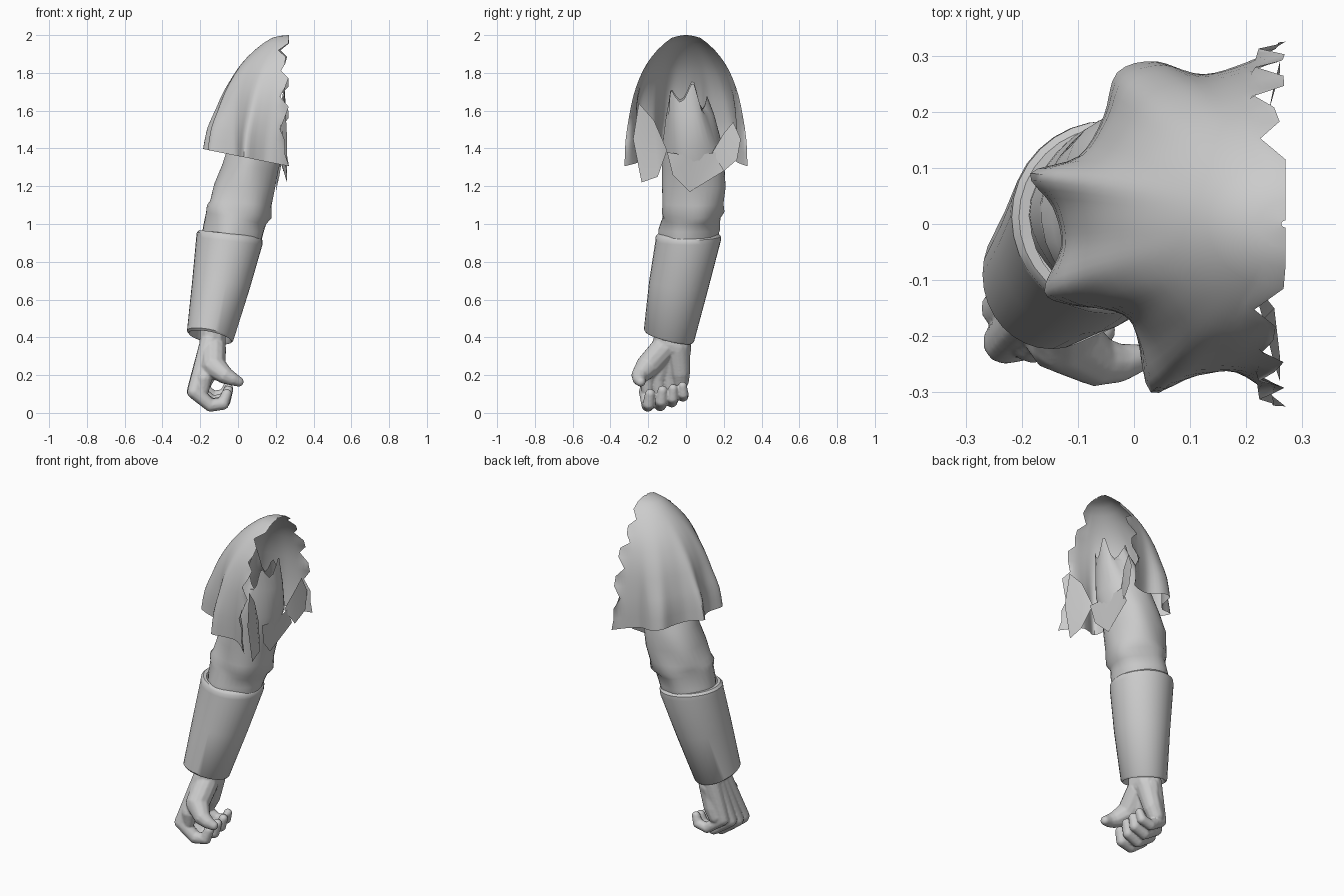
import bpy, bmesh, math, random
from mathutils import Vector, Matrix

if "Cube" in bpy.data.objects:
    bpy.data.objects.remove(bpy.data.objects["Cube"])

random.seed(4)


def finish(name, bm, angle=50):
    bmesh.ops.recalc_face_normals(bm, faces=bm.faces)
    me = bpy.data.meshes.new(name)
    bm.to_mesh(me)
    bm.free()
    ob = bpy.data.objects.new(name, me)
    bpy.context.collection.objects.link(ob)
    bpy.ops.object.select_all(action='DESELECT')
    bpy.context.view_layer.objects.active = ob
    ob.select_set(True)
    bpy.ops.object.shade_smooth_by_angle(angle=math.radians(angle))
    return ob


def smooth_path(pts, n):
    """Catmull-Rom resampling of a list of tuples."""
    p = [Vector(q) for q in pts]
    p = [2 * p[0] - p[1]] + p + [2 * p[-1] - p[-2]]
    out = []
    for i in range(1, len(p) - 2):
        a, b, c, d = p[i - 1:i + 3]
        for k in range(n):
            t = k / n
            out.append(.5 * (2 * b + (c - a) * t + (2 * a - 5 * b + 4 * c - d) * t * t
                             + (3 * b - a - 3 * c + d) * t ** 3))
    return out + [p[-2]]


def grid(bm, rows, closed=False):
    vs = [[bm.verts.new(co) for co in r] for r in rows]
    n = len(rows[0])
    for a, b in zip(vs, vs[1:]):
        for j in range(n if closed else n - 1):
            k = (j + 1) % n
            bm.faces.new((a[j], a[k], b[k], b[j]))


def ring(cx, cy, z, rx, ry, sx=0, sy=0, n=32):
    """Elliptical section, tilted by slopes sx and sy."""
    out = []
    for i in range(n):
        a = math.tau * i / n
        dx, dy = rx * math.cos(a), ry * math.sin(a)
        out.append(Vector((cx + dx, cy + dy, z + sx * dx + sy * dy)))
    return out


# Upper arm sleeve, torn open at the shoulder, with a crease at the elbow
arm = [(.165, .005, 1.67, .08, .1), (.15, .02, 1.58, .1, .125), (.105, .035, 1.42, .145, .157),
       (.065, .045, 1.3, .148, .165), (.035, .045, 1.2, .165, .168), (.015, .036, 1.11, .168, .16),
       (.006, .032, 1.065, .172, .166), (-.01, .025, 1.03, .155, .152),
       (-.025, .018, .97, .155, .162), (-.04, .01, .88, .15, .15)]
rows = []
for k, q in enumerate(arm):
    r = ring(*q, sx=-.2 if 1.0 < q[2] < 1.1 else -.08)
    for i, v in enumerate(r):
        a = math.tau * i / 32
        v.x += .006 * math.sin(3 * a + k)
        v.y += .006 * math.cos(4 * a - k)
        if k == 0:
            v.z += .05 * math.sin(5 * a) + .04 * math.cos(2 * a)
    rows.append(r)
bm = bmesh.new()
grid(bm, rows, True)
finish("upper_arm_sleeve", bm)

# Forearm cuff, snug at the elbow, with a thick rim at the wrist
cuff = [(-.04, .012, .95, .145, .15, -.1), (-.043, .012, .948, .162, .16, -.12),
        (-.044, .012, .935, .174, .172, -.12), (-.046, .011, .91, .175, .173, -.12),
        (-.09, -.038, .68, .152, .157, -.15, -.12), (-.147, -.09, .41, .123, .133, -.2, -.24),
        (-.147, -.09, .40, .114, .124, -.2, -.24), (-.145, -.088, .41, .104, .114, -.2, -.24),
        (-.135, -.08, .47, .09, .1, -.2, -.2)]
bm = bmesh.new()
grid(bm, [ring(*q) for q in cuff], True)
finish("forearm_cuff", bm, 40)

# Hand: chains of balls fused into a single skin
bm = bmesh.new()


def chain(*pts):
    for a, b in zip(pts, pts[1:]):
        a, b = Vector(a), Vector(b)
        n = max(2, int((b - a).to_3d().length / .009))
        for i in range(n + 1):
            p = a.lerp(b, i / n)
            bmesh.ops.create_icosphere(bm, subdivisions=2, radius=p[3],
                                       matrix=Matrix.Translation(p.to_3d()))


fingers = [  # knuckle, middle joint, end joint, tip, radius
    ((-.23, -.21, .112), (-.145, -.202, .04), (-.08, -.197, .048), (-.06, -.19, .1), .035),
    ((-.234, -.15, .115), (-.14, -.137, .042), (-.07, -.13, .062), (-.052, -.124, .118), .034),
    ((-.232, -.092, .132), (-.135, -.075, .06), (-.066, -.07, .078), (-.05, -.068, .128), .032),
    ((-.22, -.038, .155), (-.13, -.016, .088), (-.07, -.014, .1), (-.055, -.018, .142), .03)]
for i, (k, m, e, t, r) in enumerate(fingers):
    wrist = (-.15, -.125 + .033 * i, .37)
    chain(wrist + (.055,), k + (r * 1.15,), m + (r,), e + (r * .95,), t + (r * .8,))
    # palm pad inside each knuckle
    chain((-.14, wrist[1], .34, .055), (k[0] + .05, k[1] + .005, k[2] + .07, .044),
          (k[0] + .045, k[1] + .005, k[2] + .01, .033))
# wrist, heel of the palm and thumb
for y in (-.1, -.07, -.05):
    chain((-.13, y, .52, .07), (-.135, y, .36, .073))
chain((-.13, -.045, .35, .067), (-.16, -.032, .22, .055), (-.18, -.03, .17, .047))
chain((-.13, -.12, .34, .07), (-.13, -.2, .25, .066), (-.07, -.243, .2, .047),
      (-.03, -.248, .18, .036), (.004, -.24, .165, .027))
hand = finish("hand", bm, 180)
m = hand.modifiers.new("fuse", 'REMESH')
m.mode = 'VOXEL'
m.voxel_size = .006
m.use_smooth_shade = True
m = hand.modifiers.new("soften", 'SMOOTH')
m.iterations = 2

# Shoulder cape: a dome that drops into star-shaped folds, open and torn towards +x
hem = smooth_path([(.27, .325, 0), (.2, .285, 0), (.12, .262, 0), (.04, .29, 0), (-.03, .27, 0),
                   (-.055, .19, 0), (-.1, .12, 0), (-.185, .09, 0), (-.145, .03, 0),
                   (-.13, -.04, 0), (-.16, -.12, 0), (-.11, -.145, 0), (-.02, -.155, 0),
                   (.005, -.2, 0), (.03, -.3, 0), (.1, -.268, 0), (.17, -.252, 0),
                   (.27, -.325, 0)], 4)
prof = smooth_path([(.02, 2, 0), (.25, 1.985, 0), (.5, 1.92, 0), (.68, 1.85, .05), (.8, 1.78, .14),
                    (.9, 1.69, .3), (.96, 1.59, .5), (1, 1.48, .78), (1, 1.36, 1)], 2)
rows = []
last = len(hem) - 1
for i, (g, z, w) in enumerate(prof):
    tear = [random.uniform(.21, .23) if i % 3 == 1 else random.uniform(.245, .272)
            for _ in range(2)]
    r = []
    for j, h in enumerate(hem):
        a = math.pi * (.5 + j / last)
        base = Vector((.365 * math.cos(a), .305 * math.sin(a), 0))
        p = base.lerp(h - Vector((.27, 0, 0)), w) * g
        x = .27 + p.x
        if 2 < i < len(prof) - 1:
            x = min(x, tear[j > last / 2] - .002 * min(j, last - j))
        r.append((x, p.y, z - .2 * h.x * w))
    rows.append(r)
bm = bmesh.new()
grid(bm, rows)
finish("shoulder_cape", bm)


# Torn cloth hanging in the opening: front strip, back strip, underarm point
def patch(name, pts):
    bm = bmesh.new()
    bm.faces.new([bm.verts.new(p) for p in pts])
    bmesh.ops.triangulate(bm, faces=bm.faces)
    finish(name, bm, 60)


patch("front_torn_strip", [(.25, -.25, 1.64), (.26, -.28, 1.45), (.26, -.235, 1.22),
                           (.25, -.15, 1.25), (.21, -.1, 1.39), (.23, -.17, 1.55)])
patch("back_torn_strip", [(.25, .25, 1.54), (.26, .29, 1.45), (.26, .27, 1.34),
                          (.24, .2, 1.28), (.21, .14, 1.38), (.24, .2, 1.48)])
patch("underarm_point", [(.23, -.1, 1.38), (.235, .03, 1.36), (.22, .16, 1.38),
                         (.22, .2, 1.28), (.2, .02, 1.17), (.22, -.07, 1.26)])
